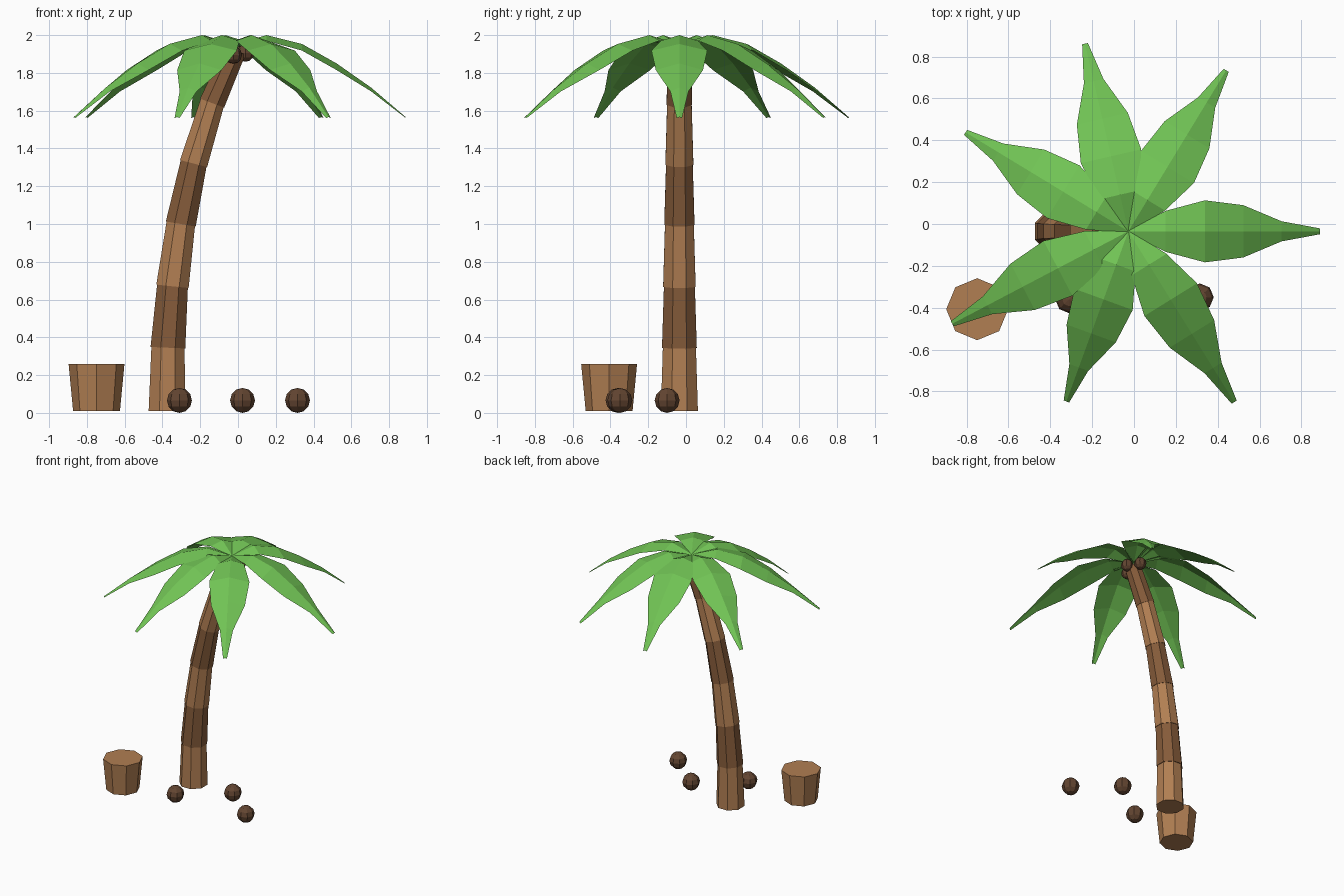
import bpy, bmesh
from math import cos, sin, pi, radians, atan2
from mathutils import Matrix, Vector

cube = bpy.data.objects.get("Cube")
if cube:
    bpy.data.objects.remove(cube, do_unlink=True)


def material(name, rgb):
    m = bpy.data.materials.new(name)
    m.use_nodes = True
    m.diffuse_color = (*rgb, 1)
    bsdf = next(n for n in m.node_tree.nodes if n.type == 'BSDF_PRINCIPLED')
    bsdf.inputs["Base Color"].default_value = (*rgb, 1)
    return m


light_wood = material("light wood", (0.44, 0.21, 0.085))
dark_wood = material("dark wood", (0.235, 0.105, 0.042))
shell_brown = material("shell brown", (0.125, 0.06, 0.031))
leaf_green = material("leaf green", (0.165, 0.55, 0.09))


def finish(bm, name, mat):
    mesh = bpy.data.meshes.new(name)
    bm.to_mesh(mesh)
    bm.free()
    mesh.materials.append(mat)
    ob = bpy.data.objects.new(name, mesh)
    bpy.context.collection.objects.link(ob)
    return ob


def drum(name, mat, low, high, turn=0.0, sides=8):
    """Closed faceted drum between two rings given as (centre, radius, tilt)."""
    bm = bmesh.new()
    rings = []
    for centre, radius, tilt in (low, high):
        rot = Matrix.Rotation(tilt, 3, 'Y')
        angles = [turn + 2 * pi * i / sides for i in range(sides)]
        rings.append([bm.verts.new(Vector(centre) + rot @ Vector((radius * cos(a), radius * sin(a), 0)))
                      for a in angles])
    a, b = rings
    for i in range(sides):
        j = (i + 1) % sides
        bm.faces.new((a[i], a[j], b[j], b[i]))
    bm.faces.new(a[::-1])
    bm.faces.new(b)
    return finish(bm, name, mat)


def ball(name, centre, radius):
    bm = bmesh.new()
    bmesh.ops.create_uvsphere(bm, u_segments=8, v_segments=6, radius=radius,
                              matrix=Matrix.Translation(centre))
    return finish(bm, name, shell_brown)


# Trunk: leaning stack of drums in alternating wood, each flared at its foot
path = [(-0.375, 0.01), (-0.371, 0.345), (-0.347, 0.67), (-0.303, 1.0),
        (-0.235, 1.32), (-0.137, 1.64), (-0.015, 1.92)]
tilts = []
for i in range(len(path)):
    p, q = path[max(i - 1, 0)], path[min(i + 1, len(path) - 1)]
    tilts.append(atan2(q[0] - p[0], q[1] - p[1]))
tilts[0] = 0
for i in range(len(path) - 1):
    ends = []
    for k, flare in ((i, 1.03), (i + 1, 0.98)):
        x, z = path[k]
        ends.append(((x, -0.035, z), (0.103 - 0.0063 * k) * flare, tilts[k]))
    drum(f"trunk_segment_{i + 1}", dark_wood if i % 2 else light_wood, *ends, turn=pi / 8)

# Stump
drum("stump", light_wood, ((-0.749, -0.407, 0.01), 0.124, 0), ((-0.749, -0.407, 0.26), 0.148, 0))

# Fallen coconuts and the cluster under the crown
for i, (x, y) in enumerate([(-0.31, -0.36), (0.024, -0.1), (0.315, -0.35)]):
    ball(f"fallen_coconut_{i + 1}", (x, y, 0.066), 0.066)
for i, c in enumerate([(0.04, -0.03, 1.905), (-0.01, 0.06, 1.9), (-0.025, -0.105, 1.895)]):
    ball(f"hanging_coconut_{i + 1}", c, 0.046)

# Fronds: ridged strips that rise from the crown and then droop
# stations: distance along frond, half width, ridge height, edge drop
stations = [(0.0, 0.008, 1.95, 0.004), (0.195, 0.098, 2.0, 0.03), (0.4, 0.148, 1.953, 0.035),
            (0.6, 0.125, 1.85, 0.035), (0.8, 0.048, 1.722, 0.02), (1.0, 0.014, 1.566, 0.005)]
fronds = [(0, 0.915), (58.7, 0.9), (103, 0.92), (148.7, 0.91), (207.7, 0.95), (250, 0.865), (301.8, 0.96)]
for n, (angle, length) in enumerate(fronds):
    bm = bmesh.new()
    rows = [[bm.verts.new((t * length, side * w, z - abs(side) * drop)) for side in (-1, 0, 1)]
            for t, w, z, drop in stations]
    for a, b in zip(rows, rows[1:]):
        for k in (0, 1):
            bm.faces.new((a[k], b[k], b[k + 1], a[k + 1]))
    bm.transform(Matrix.Translation((-0.027, -0.035, 0)) @ Matrix.Rotation(radians(angle), 4, 'Z'))
    finish(bm, f"frond_{n + 1}", leaf_green)
